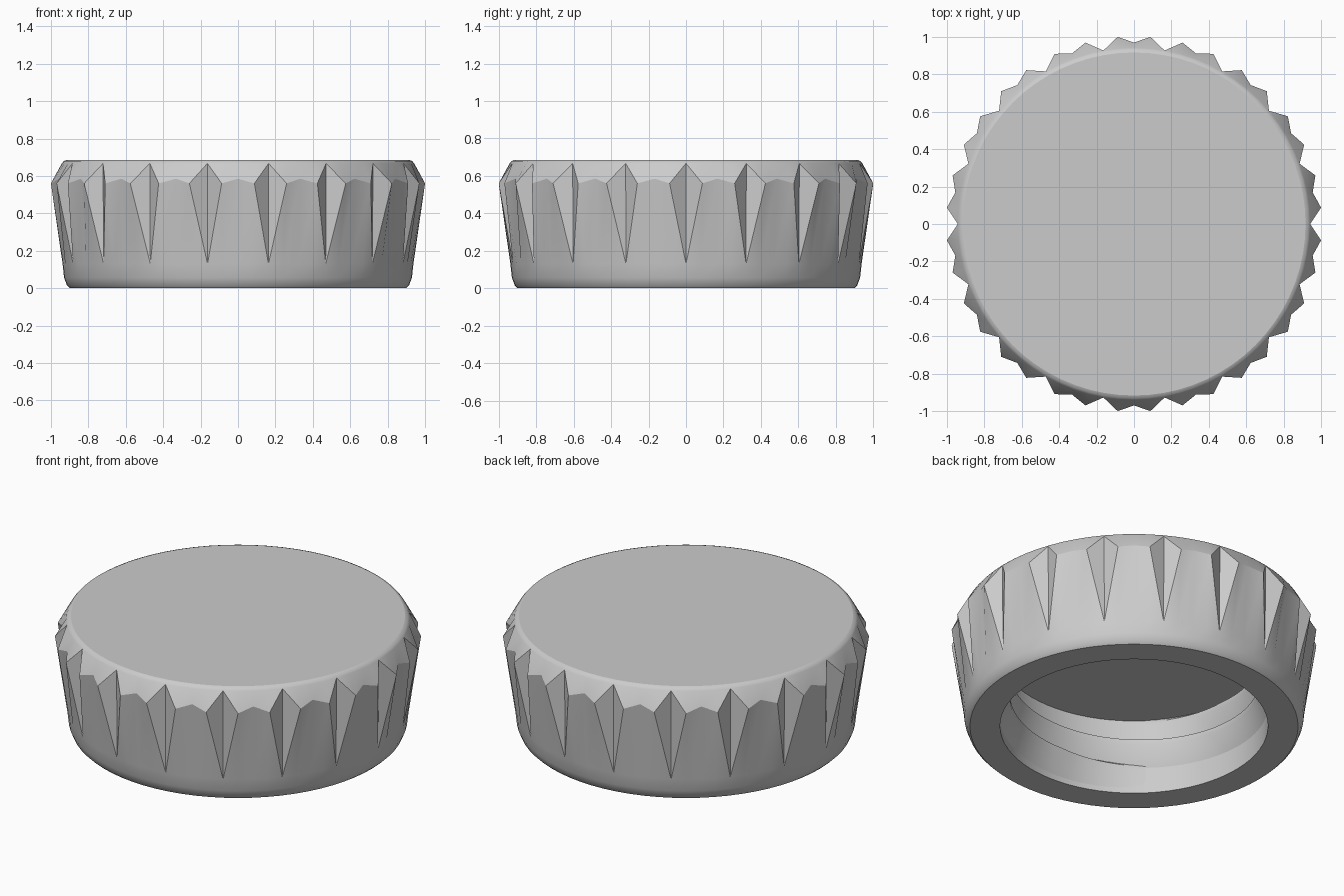
import bpy, bmesh, math

if "Cube" in bpy.data.objects:
    bpy.data.objects.remove(bpy.data.objects["Cube"], do_unlink=True)

grey = bpy.data.materials.new("light_grey")
grey.use_nodes = True
grey.diffuse_color = (0.6, 0.6, 0.6, 1)
grey.node_tree.nodes["Principled BSDF"].inputs["Base Color"].default_value = (0.6, 0.6, 0.6, 1)

NOTCHES = 18
COLS = NOTCHES * 4
BORE = 0.735


def finish(bm, name):
    bmesh.ops.recalc_face_normals(bm, faces=bm.faces)
    mesh = bpy.data.meshes.new(name)
    bm.to_mesh(mesh)
    bm.free()
    mesh.materials.append(grey)
    obj = bpy.data.objects.new(name, mesh)
    bpy.context.collection.objects.link(obj)
    bpy.ops.object.select_all(action="DESELECT")
    obj.select_set(True)
    bpy.context.view_layer.objects.active = obj
    bpy.ops.object.shade_smooth_by_angle(angle=math.radians(30))
    # Large round discs stay flat
    for face in mesh.polygons:
        if len(face.vertices) == COLS:
            face.use_smooth = False


def polar(bm, r, z, angle):
    return bm.verts.new((r * math.cos(angle), r * math.sin(angle), z))


def ring(bm, r, z):
    return [polar(bm, r, z, math.tau * j / COLS) for j in range(COLS)]


def bridge(bm, low, high):
    for j in range(COLS):
        k = (j + 1) % COLS
        quad = [low[j], low[k], high[k], high[j]]
        bm.faces.new(list(dict.fromkeys(quad)))


# Cap shell: hollow inside, rounded foot, scalloped grip, bevelled top
bm = bmesh.new()
lower = [ring(bm, r, z) for r, z in (
    (BORE, 0.457), (BORE, 0), (0.9, 0), (0.914, 0.014),
    (0.93, 0.056), (0.938, 0.13))]
upper = [ring(bm, r, z) for r, z in (
    (0.942, 0.667), (0.932, 0.679), (0.917, 0.685))]

# Rim: each notch runs up to the bevel, with a raised corner on both sides
rim = []
for j in range(COLS):
    if j % 4 == 0:
        rim.append(upper[0][j])
    else:
        r, z = (0.97, 0.585) if j % 4 == 2 else (1.004, 0.56)
        rim.append(polar(bm, r, z, math.tau * j / COLS))

for stack in (lower, [rim] + upper):
    for a, b in zip(stack, stack[1:]):
        bridge(bm, a, b)

# Grip wall: triangles beside each notch, quads between
foot = lower[-1]
for j in range(COLS):
    k = (j + 1) % COLS
    if j % 4 == 0:
        bm.faces.new((foot[j], foot[k], rim[k]))
        bm.faces.new((foot[j], rim[k], rim[j]))
    elif k % 4 == 0:
        bm.faces.new((foot[j], foot[k], rim[j]))
        bm.faces.new((foot[k], rim[k], rim[j]))
    else:
        bm.faces.new((foot[j], foot[k], rim[k], rim[j]))
bm.faces.new(upper[-1])
bm.faces.new(lower[0])
finish(bm, "cap_shell")

# Screw thread on the inner wall: long slope below, short one above
bm = bmesh.new()
turns, pitch, start = 2, 0.14, 0.01
steps = turns * COLS
sections = []
for i in range(steps + 1):
    fade = min(1, i / 8, (steps - i) / 8)
    crest = BORE - 0.003 - 0.052 * fade
    z = start + pitch * i / COLS
    angle = math.tau * (i / COLS + 0.625)
    sections.append([polar(bm, r, z + dz, angle) for r, dz in (
        (BORE + 0.004, 0), (crest, 0.125), (crest, 0.155), (BORE + 0.004, 0.18))])
for a, b in zip(sections, sections[1:]):
    for n in range(4):
        m = (n + 1) % 4
        bm.faces.new((a[n], a[m], b[m], b[n]))
bm.faces.new(sections[0])
bm.faces.new(sections[-1])
finish(bm, "screw_thread")
